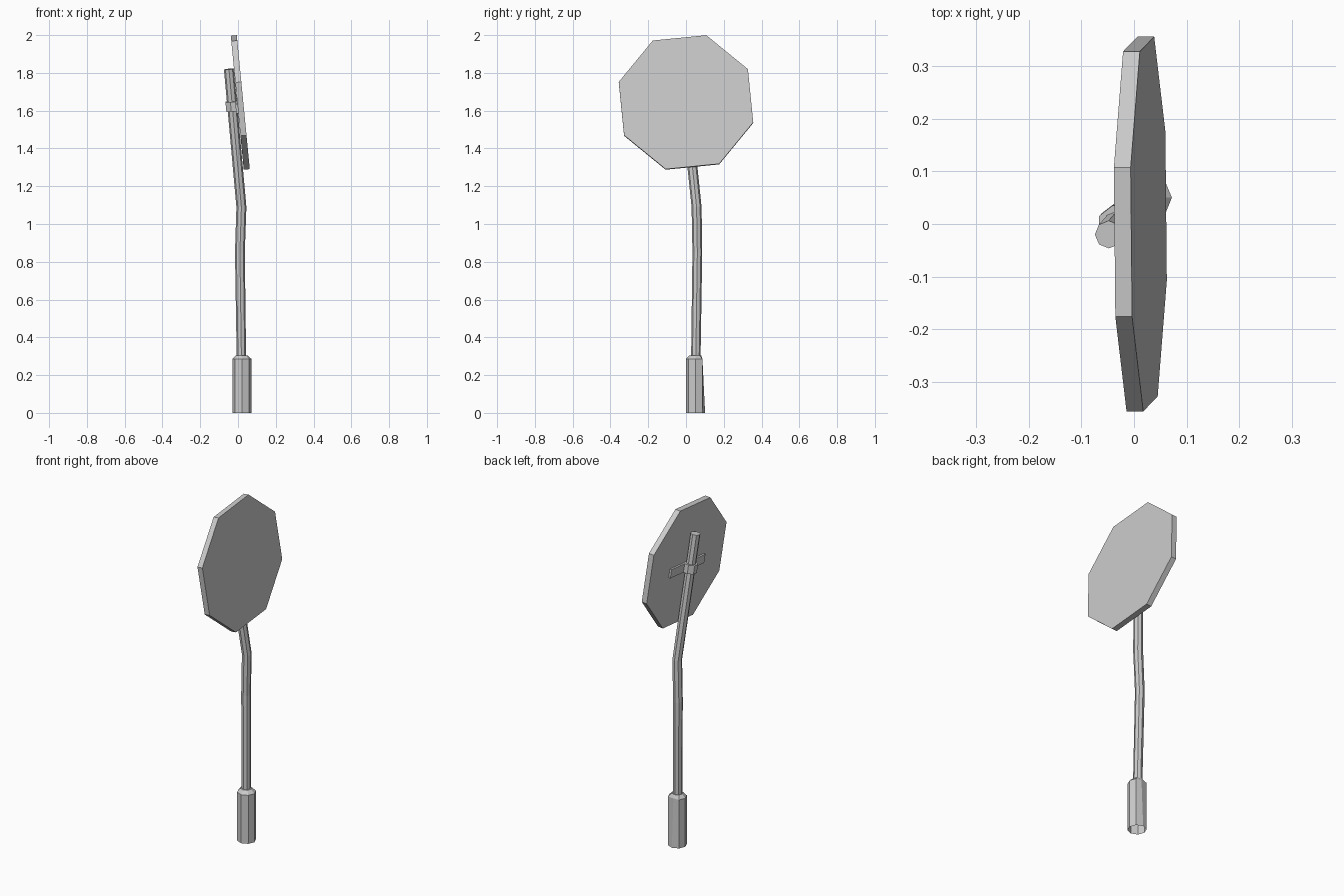
import bpy, math
from mathutils import Vector, Matrix

if "Cube" in bpy.data.objects:
    bpy.data.objects.remove(bpy.data.objects["Cube"])


def make_object(name, verts, faces):
    mesh = bpy.data.meshes.new(name)
    mesh.from_pydata([tuple(v) for v in verts], [], faces)
    mesh.update()
    obj = bpy.data.objects.new(name, mesh)
    bpy.context.collection.objects.link(obj)
    return obj


def ring(center, radius, frame=Matrix.Identity(3), start=0.0, n=8):
    """Octagon in the first two axes of the frame."""
    pts = []
    for i in range(n):
        a = start + math.tau * i / n
        pts.append(Vector(center) + frame @ Vector((radius * math.cos(a), radius * math.sin(a), 0)))
    return pts


def loft(name, rings, cap_start=True, cap_end=True):
    n = len(rings[0])
    verts = [v for r in rings for v in r]
    faces = []
    for k in range(len(rings) - 1):
        for i in range(n):
            j = (i + 1) % n
            faces.append((k * n + i, k * n + j, (k + 1) * n + j, (k + 1) * n + i))
    if cap_start:
        faces.append(tuple(reversed(range(n))))
    if cap_end:
        faces.append(tuple(range(len(verts) - n, len(verts))))
    return make_object(name, verts, faces)


# Shared tilted frame of the upper pole, panel and bracket
normal = Vector((0.9953, 0, 0.0965)).normalized()
up = Vector((-0.097, -0.1, 1))
up = (up - normal * up.dot(normal)).normalized()
side = up.cross(normal)
panel_center = Vector((0.028, 0, 1.645))

# Base sleeve, open underneath, with one dented upper corner
base_rings = [ring((0.021, 0.05, 0), 0.051),
              ring((0.021, 0.05, 0.285), 0.051),
              ring((0.019, 0.05, 0.305), 0.031)]
base_rings[1][2].y -= 0.014
loft("base_sleeve", base_rings, cap_start=False)

# Bent pole
pole_frame = Matrix((normal, side, up)).transposed()
loft("bent_pole", [ring((0.018, 0.052, 0.29), 0.025),
                   ring((0.010, 0.060, 0.85), 0.026),
                   ring((0.018, 0.056, 1.09), 0.0265),
                   ring((-0.048, -0.020, 1.82), 0.0265, pole_frame)],
     cap_start=False)

# Octagonal sign panel
panel_frame = Matrix((side, up, normal)).transposed()
half = math.pi / 8
loft("sign_panel", [ring(panel_center - normal * 0.032, 0.372, panel_frame, half),
                    ring(panel_center, 0.372, panel_frame, half)])

# Bracket: flat wings and a strap around the back of the pole
half_profile = [(0.16, -0.031), (0.16, -0.043), (0.036, -0.043),
                (0.036, -0.068), (0.016, -0.094)]
profile = half_profile + [(-s, n) for s, n in reversed(half_profile)]
loft("pole_bracket", [[panel_center + side * s + normal * n + up * w for s, n in reversed(profile)]
                      for w in (-0.041, 0.010)])

# Consistent outward normals
import bmesh
for obj in bpy.context.collection.objects:
    bm = bmesh.new()
    bm.from_mesh(obj.data)
    bmesh.ops.recalc_face_normals(bm, faces=bm.faces)
    bm.to_mesh(obj.data)
    bm.free()
